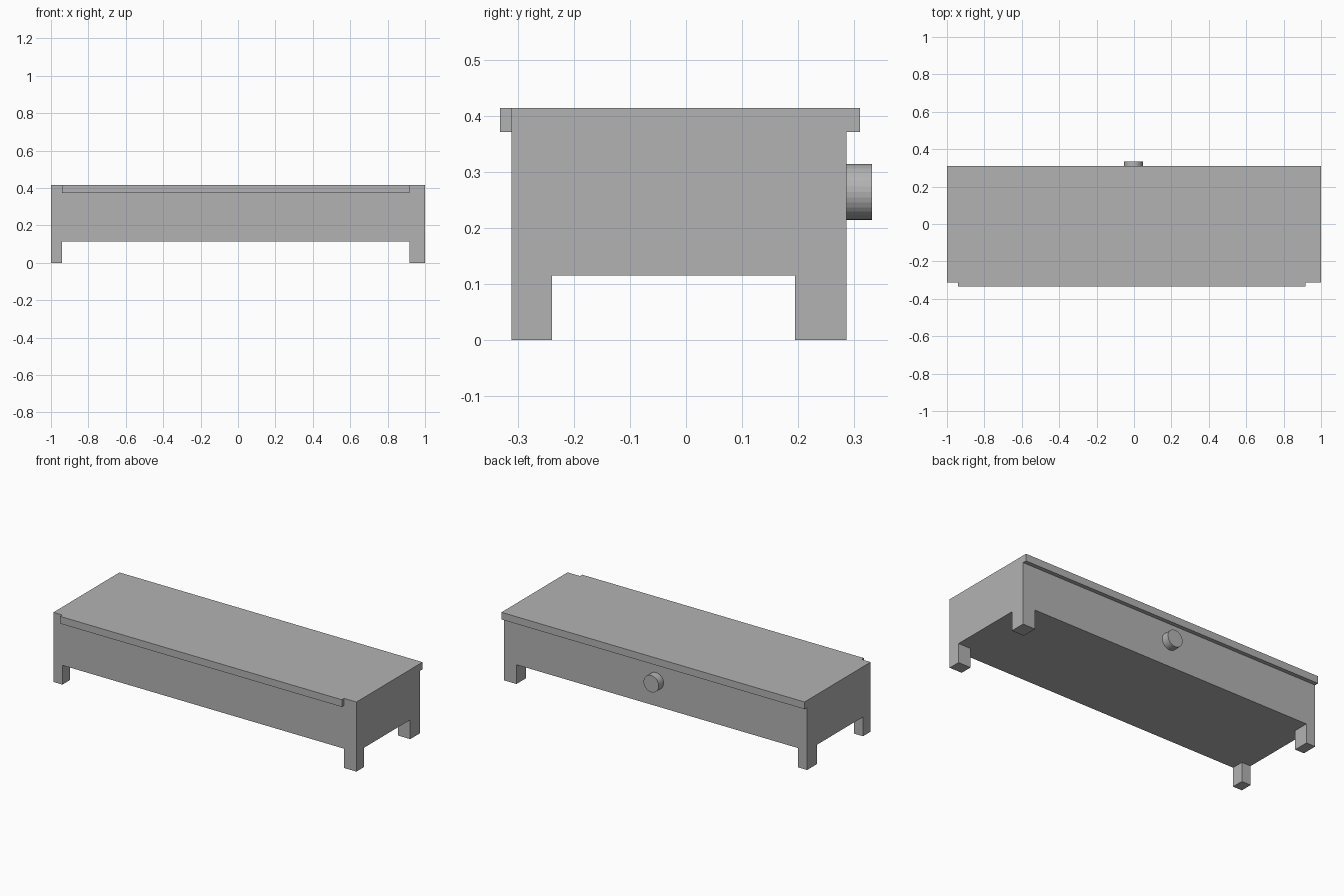
import bpy
import bmesh
import math
from mathutils import Vector

cube = bpy.data.objects.get("Cube")
if cube:
    bpy.data.objects.remove(cube, do_unlink=True)

# Single plain material
GREY = (0.45, 0.45, 0.45, 1)
grey = bpy.data.materials.new("plain_grey")
grey.use_nodes = True
grey.diffuse_color = GREY
grey.node_tree.nodes["Principled BSDF"].inputs["Base Color"].default_value = GREY

# Main dimensions
X0, X1, LEG_X0, LEG_X1 = -1.0, 1.0, -0.94, 0.918
Y0, Y1, LEG_Y0, LEG_Y1 = -0.312, 0.287, -0.24, 0.195
BASE, RIM, TOP = 0.115, 0.372, 0.415


def extrude(bm, rule, offset):
    """Push out every face whose centre and normal satisfy the rule."""
    bm.normal_update()
    faces = [f for f in bm.faces if rule(f.calc_center_median(), f.normal)]
    result = bmesh.ops.extrude_face_region(bm, geom=faces)
    verts = [g for g in result["geom"] if isinstance(g, bmesh.types.BMVert)]
    bmesh.ops.delete(bm, geom=[f for f in faces if f.is_valid], context="FACES")
    bmesh.ops.translate(bm, verts=verts, vec=Vector(offset))


# Body block, cut along the leg and rim lines
bm = bmesh.new()
bmesh.ops.create_cube(bm, size=1)
for v in bm.verts:
    v.co = (X1 if v.co.x > 0 else X0,
            Y1 if v.co.y > 0 else Y0,
            TOP if v.co.z > 0 else BASE)
for axis, cuts in enumerate(((LEG_X0, LEG_X1), (LEG_Y0, LEG_Y1), (RIM,))):
    normal = Vector([float(i == axis) for i in range(3)])
    for cut in cuts:
        bmesh.ops.bisect_plane(bm, geom=bm.verts[:] + bm.edges[:] + bm.faces[:],
                               plane_co=normal * cut, plane_no=normal)

# Corner legs, full-length back rim, shorter front lip
extrude(bm, lambda c, n: n.z < -0.9 and not LEG_X0 < c.x < LEG_X1
        and not LEG_Y0 < c.y < LEG_Y1, (0, 0, -BASE))
extrude(bm, lambda c, n: n.y > 0.9 and c.z > RIM, (0, 0.024, 0))
extrude(bm, lambda c, n: n.y < -0.9 and c.z > RIM and LEG_X0 < c.x < LEG_X1,
        (0, -0.021, 0))

bmesh.ops.dissolve_limit(bm, angle_limit=math.radians(1),
                         verts=bm.verts[:], edges=bm.edges[:])
bmesh.ops.recalc_face_normals(bm, faces=bm.faces[:])
mesh = bpy.data.meshes.new("bench_body")
bm.to_mesh(mesh)
bm.free()
mesh.materials.append(grey)
body = bpy.data.objects.new("bench_body", mesh)
bpy.context.collection.objects.link(body)

# Round knob on the back
bpy.ops.mesh.primitive_cylinder_add(vertices=32, radius=0.05, depth=0.046,
                                    location=(-0.003, 0.31, 0.265),
                                    rotation=(math.pi / 2, 0, 0))
knob = bpy.context.object
knob.name = "back_knob"
knob.data.materials.append(grey)
